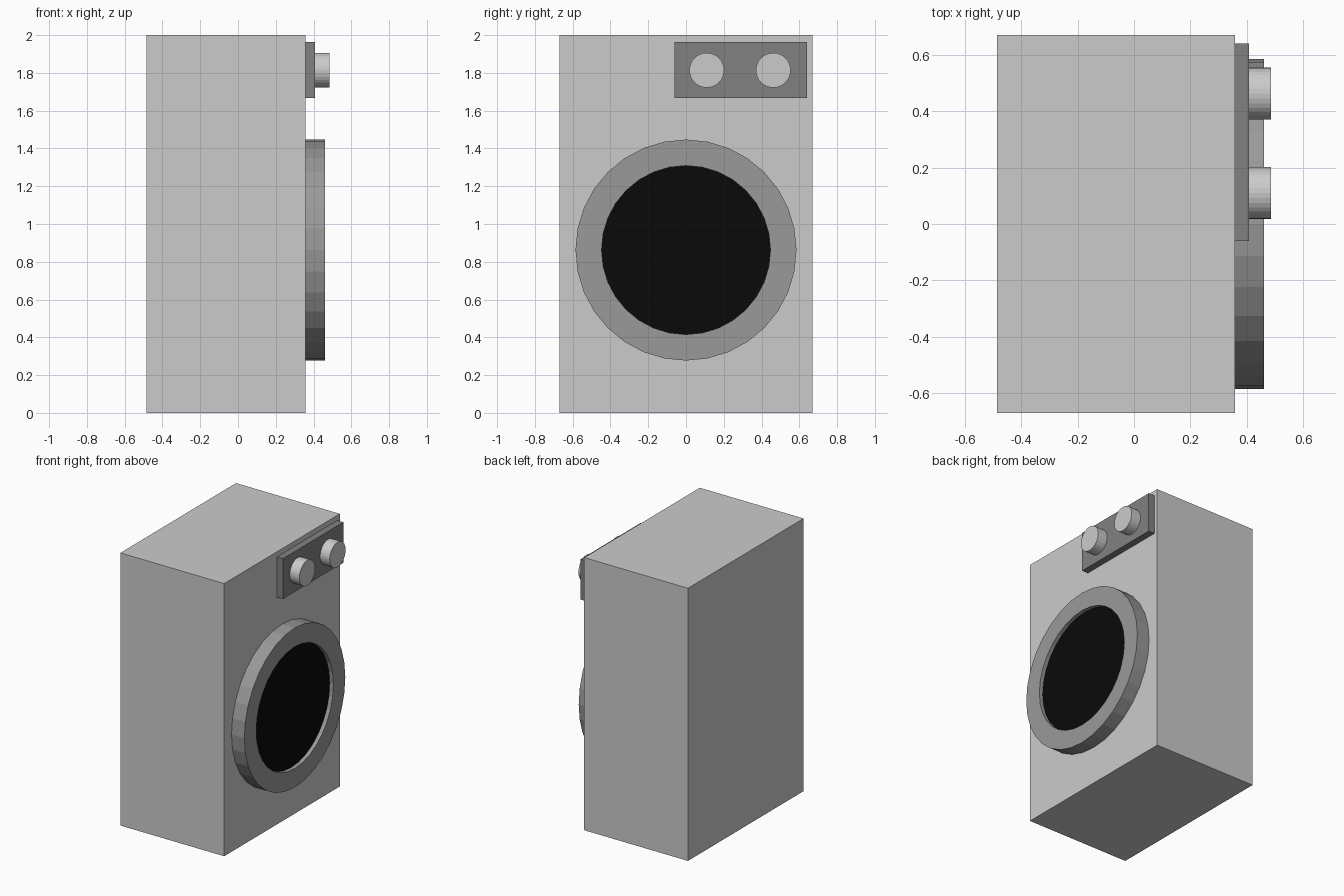
import bpy, bmesh
from math import radians, sin, cos, pi

if "Cube" in bpy.data.objects:
    bpy.data.objects.remove(bpy.data.objects["Cube"])


def box(name, x0, x1, y0, y1, z0, z1):
    bpy.ops.mesh.primitive_cube_add(size=1, location=((x0 + x1) / 2, (y0 + y1) / 2, (z0 + z1) / 2))
    ob = bpy.context.object
    ob.name = name
    ob.scale = (x1 - x0, y1 - y0, z1 - z0)
    bpy.ops.object.transform_apply(location=False, rotation=False, scale=True)
    return ob


def disc(name, x0, x1, y, z, r):
    """Cylinder lying along x with a vertex at the top."""
    bpy.ops.mesh.primitive_cylinder_add(vertices=32, radius=r, depth=x1 - x0,
                                        location=((x0 + x1) / 2, y, z), rotation=(0, radians(90), 0))
    ob = bpy.context.object
    ob.name = name
    return ob


def ring(name, x0, x1, z, r_in, r_out, n=32):
    """Rectangular profile swept round the x axis."""
    bm = bmesh.new()
    profile = [(x0, r_in), (x0, r_out), (x1, r_out), (x1, r_in)]
    loops = [[bm.verts.new((x, r * sin(2 * pi * i / n), r * cos(2 * pi * i / n))) for x, r in profile]
             for i in range(n)]
    for i in range(n):
        a, b = loops[i], loops[(i + 1) % n]
        for j in range(4):
            k = (j + 1) % 4
            bm.faces.new((a[j], a[k], b[k], b[j]))
    bmesh.ops.recalc_face_normals(bm, faces=bm.faces)
    mesh = bpy.data.meshes.new(name)
    bm.to_mesh(mesh)
    bm.free()
    ob = bpy.data.objects.new(name, mesh)
    ob.location.z = z
    bpy.context.collection.objects.link(ob)
    return ob


def paint(name, value, *objects):
    mat = bpy.data.materials.new(name)
    mat.diffuse_color = (value, value, value, 1)
    mat.use_nodes = True
    mat.node_tree.nodes["Principled BSDF"].inputs["Base Color"].default_value = mat.diffuse_color
    for ob in objects:
        ob.data.materials.append(mat)


# Cabinet
box("cabinet", -0.485, 0.357, -0.67, 0.67, 0, 2)

# Round door: raised rim with recessed dark glass
rim = ring("door_rim", 0.357, 0.461, 0.862, 0.447, 0.585)
glass = disc("door_glass", 0.357, 0.432, 0, 0.862, 0.447)

# Control panel and its two knobs
panel = box("control_panel", 0.357, 0.407, -0.06, 0.64, 1.667, 1.963)
for i, y in enumerate((0.11, 0.462)):
    disc(f"knob_{i + 1}", 0.407, 0.485, y, 1.814, 0.092)

paint("mid_grey", 0.32, rim)
paint("dark_grey", 0.22, panel)
paint("black_glass", 0.003, glass)
